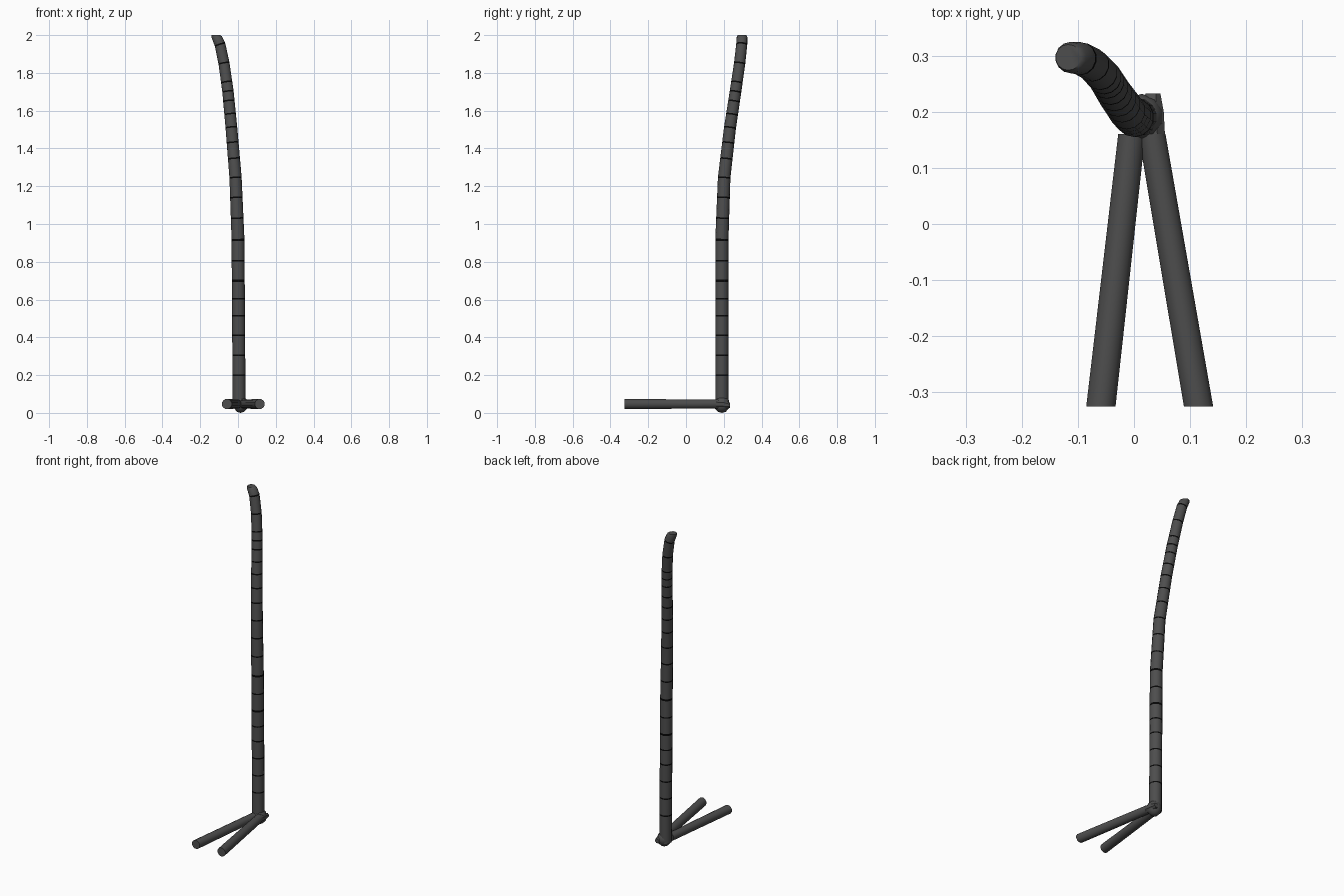
import bpy, bmesh, math
from mathutils import Vector

cube = bpy.data.objects.get("Cube")
if cube:
    bpy.data.objects.remove(cube)


def material(name, value):
    m = bpy.data.materials.new(name)
    m.use_nodes = True
    colour = (value, value, value, 1)
    m.diffuse_color = colour
    m.node_tree.nodes["Principled BSDF"].inputs["Base Color"].default_value = colour
    return m


GREY = material("dark grey", 0.075)
BLACK = material("black", 0.002)


def finish(name, bm, mats):
    bmesh.ops.recalc_face_normals(bm, faces=bm.faces)
    mesh = bpy.data.meshes.new(name)
    bm.to_mesh(mesh)
    bm.free()
    for m in mats:
        mesh.materials.append(m)
    ob = bpy.data.objects.new(name, mesh)
    bpy.context.collection.objects.link(ob)
    bpy.ops.object.select_all(action='DESELECT')
    ob.select_set(True)
    bpy.context.view_layer.objects.active = ob
    bpy.ops.object.shade_smooth_by_angle(angle=math.radians(40))
    return ob


def loft(name, rings, sides, mats, banded=()):
    """Skin circular rings given as (centre, normal, radius)."""
    bm = bmesh.new()
    loops = []
    for centre, normal, radius in rings:
        n = Vector(normal).normalized()
        u = Vector((1, 0, 0))
        u = (u - n * u.dot(n)).normalized()
        v = n.cross(u)
        loops.append([bm.verts.new(Vector(centre) + radius * (u * math.cos(a) + v * math.sin(a)))
                      for a in (2 * math.pi * (i + 0.5) / sides for i in range(sides))])
    for k in range(len(loops) - 1):
        for i in range(sides):
            j = (i + 1) % sides
            f = bm.faces.new((loops[k][i], loops[k][j], loops[k + 1][j], loops[k + 1][i]))
            f.material_index = 1 if k in banded else 0
    bm.faces.new(loops[0])
    bm.faces.new(loops[-1])
    return finish(name, bm, mats)


# Centre line of the bent pole: height, x, y
PATH = [(0.03, 0.006, 0.19), (0.92, 0.0, 0.19), (1.245, -0.013, 0.202),
        (1.51, -0.035, 0.233), (1.70, -0.053, 0.262), (1.85, -0.074, 0.284),
        (1.95, -0.095, 0.295), (2.0, -0.117, 0.297)]


def pole_point(z):
    for a, b in zip(PATH, PATH[1:]):
        if z <= b[0]:
            break
    t = (z - a[0]) / (b[0] - a[0])
    return Vector((a[1] + t * (b[1] - a[1]), a[2] + t * (b[2] - a[2]), z))


def pole_ring(z):
    tangent = pole_point(min(z + 0.04, 1.99)) - pole_point(z - 0.04)
    return pole_point(z), tangent, 0.035 - 0.006 * max(0, z - 0.9) / 1.1


# Pole with thin dark joints
joints = [0.2, 0.305, 0.41, 0.515, 0.605, 0.7, 0.805, 0.915, 1.03, 1.14, 1.245,
          1.345, 1.43, 1.51, 1.58, 1.65, 1.70, 1.75, 1.85, 1.95]
rings = [(pole_point(0.03), (0, 0, 1), 0.035)]
bands = set()
for z in joints:
    bands.add(len(rings))
    half = 0.006 if z in (0.7, 0.915) else 0.004
    rings += [pole_ring(z - half), pole_ring(z + half)]
rings.append((pole_point(1.99), (-0.15, 0, 1), 0.028))
rings.append((pole_point(2.0), (0, 0, 1), 0.023))
loft("pole", rings, 14, [GREY, BLACK], bands)

# Two splayed feet with square-cut ends
for name, heel, toe in (("right_foot", -0.004, -0.059), ("left_foot", 0.032, 0.115)):
    rings = [((heel, 0.16, 0.047), (0, 1, 0), 0.025),
             ((toe, -0.325, 0.047), (0, 1, 0), 0.027)]
    loft(name, rings, 12, [GREY])

# Rounded heel joining pole and feet
bm = bmesh.new()
bmesh.ops.create_uvsphere(bm, u_segments=10, v_segments=6, radius=1)
for v in bm.verts:
    v.co = Vector((0.014 + v.co.x * 0.041, 0.19 + v.co.y * 0.042, 0.046 + v.co.z * 0.046))
finish("heel", bm, [GREY])

# Short stub at the back of the left foot
loft("heel_stub", [((0.032, 0.16, 0.047), (0, 1, 0), 0.025),
                   ((0.029, 0.2, 0.045), (0, 1, 0), 0.026),
                   ((0.034, 0.233, 0.04), (0, 1, 0), 0.014)], 8, [GREY])
